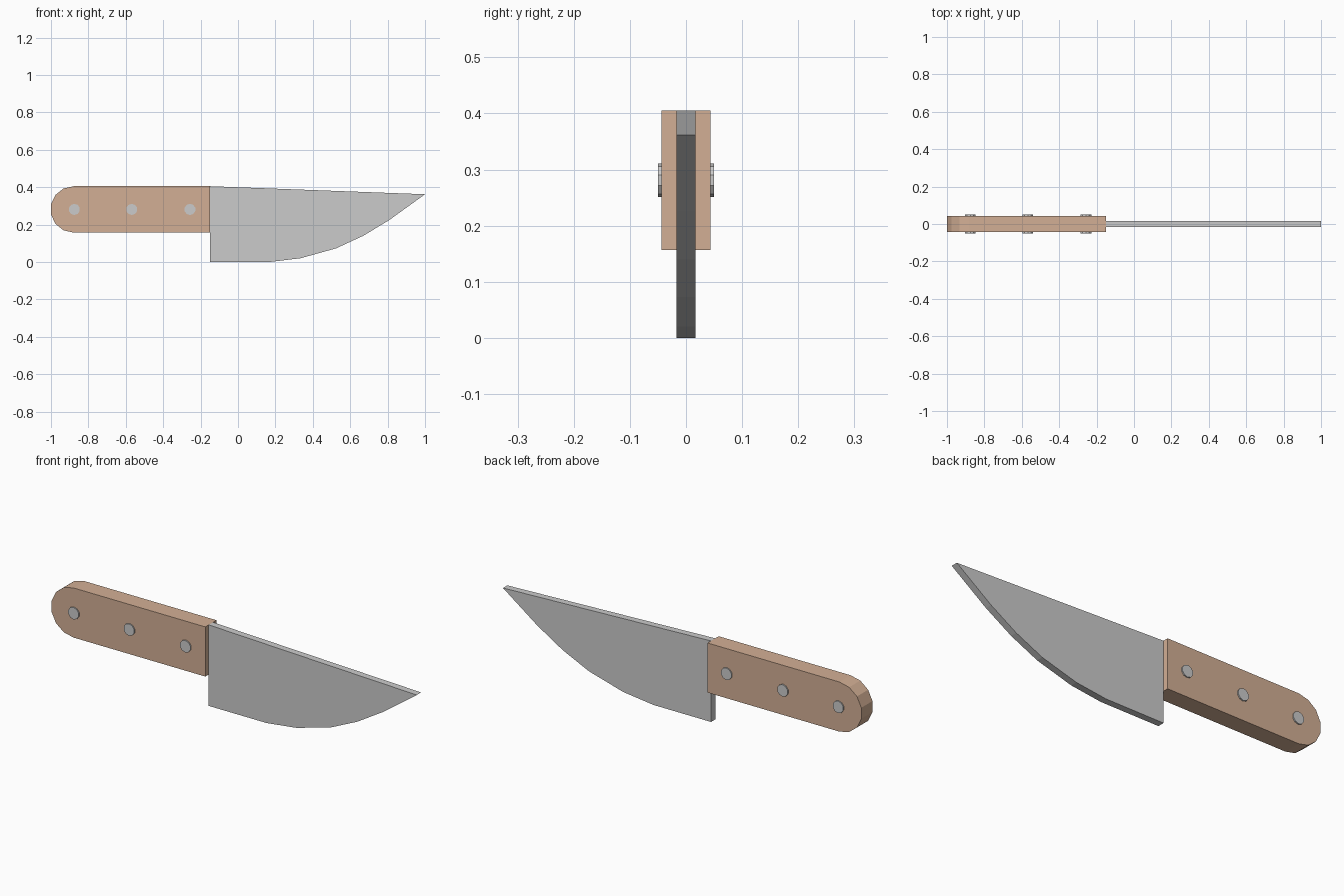
import bpy, bmesh
from math import pi, cos, sin
from mathutils import Matrix

if "Cube" in bpy.data.objects:
    bpy.data.objects.remove(bpy.data.objects["Cube"])


def finish(name, bm, material=None):
    bmesh.ops.recalc_face_normals(bm, faces=bm.faces)
    mesh = bpy.data.meshes.new(name)
    bm.to_mesh(mesh)
    bm.free()
    obj = bpy.data.objects.new(name, mesh)
    bpy.context.collection.objects.link(obj)
    if material:
        mesh.materials.append(material)
    return obj


def slab(name, profile, half, material=None):
    """Extrude an (x, z) outline symmetrically along y."""
    bm = bmesh.new()
    face = bm.faces.new([bm.verts.new((x, -half, z)) for x, z in profile])
    ext = bmesh.ops.extrude_face_region(bm, geom=[face])
    verts = [v for v in ext["geom"] if isinstance(v, bmesh.types.BMVert)]
    bmesh.ops.translate(bm, verts=verts, vec=(0, 2 * half, 0))
    return finish(name, bm, material)


wood = bpy.data.materials.new("wood")
wood.diffuse_color = (0.65, 0.43, 0.30, 1)
wood.use_nodes = True
wood.node_tree.nodes["Principled BSDF"].inputs["Base Color"].default_value = wood.diffuse_color

BOLSTER_X, SPINE_Z, MID_Z = -0.15, 0.405, 0.281

# Blade with a slightly sloping spine and curved belly
slab("blade", [(BOLSTER_X, 0), (0.17, 0), (0.335, 0.02), (0.525, 0.073),
               (0.67, 0.14), (0.81, 0.225), (1.0, 0.362),
               (BOLSTER_X, SPINE_Z)], 0.017)

# Handle with a seven-sided rounded butt
r, cx = SPINE_Z - MID_Z, -0.879
butt = [(cx + r * cos(pi / 2 + pi * i / 7), MID_Z + r * sin(pi / 2 + pi * i / 7))
        for i in range(8)]
slab("handle", butt + [(BOLSTER_X, MID_Z - r), (BOLSTER_X, SPINE_Z)], 0.044, wood)

# Rivets running through the handle
for i, x in enumerate((-0.875, -0.568, -0.257)):
    bm = bmesh.new()
    bmesh.ops.create_cone(bm, cap_ends=True, segments=10, radius1=0.03,
                          radius2=0.03, depth=0.1)
    bmesh.ops.rotate(bm, verts=bm.verts, cent=(0, 0, 0),
                     matrix=Matrix.Rotation(pi / 2, 3, 'X') @ Matrix.Rotation(pi / 2, 3, 'Z')
                     @ Matrix.Rotation(pi / 2, 3, 'Z'))
    bmesh.ops.translate(bm, verts=bm.verts, vec=(x, 0, MID_Z))
    finish(f"rivet_{i + 1}", bm)
